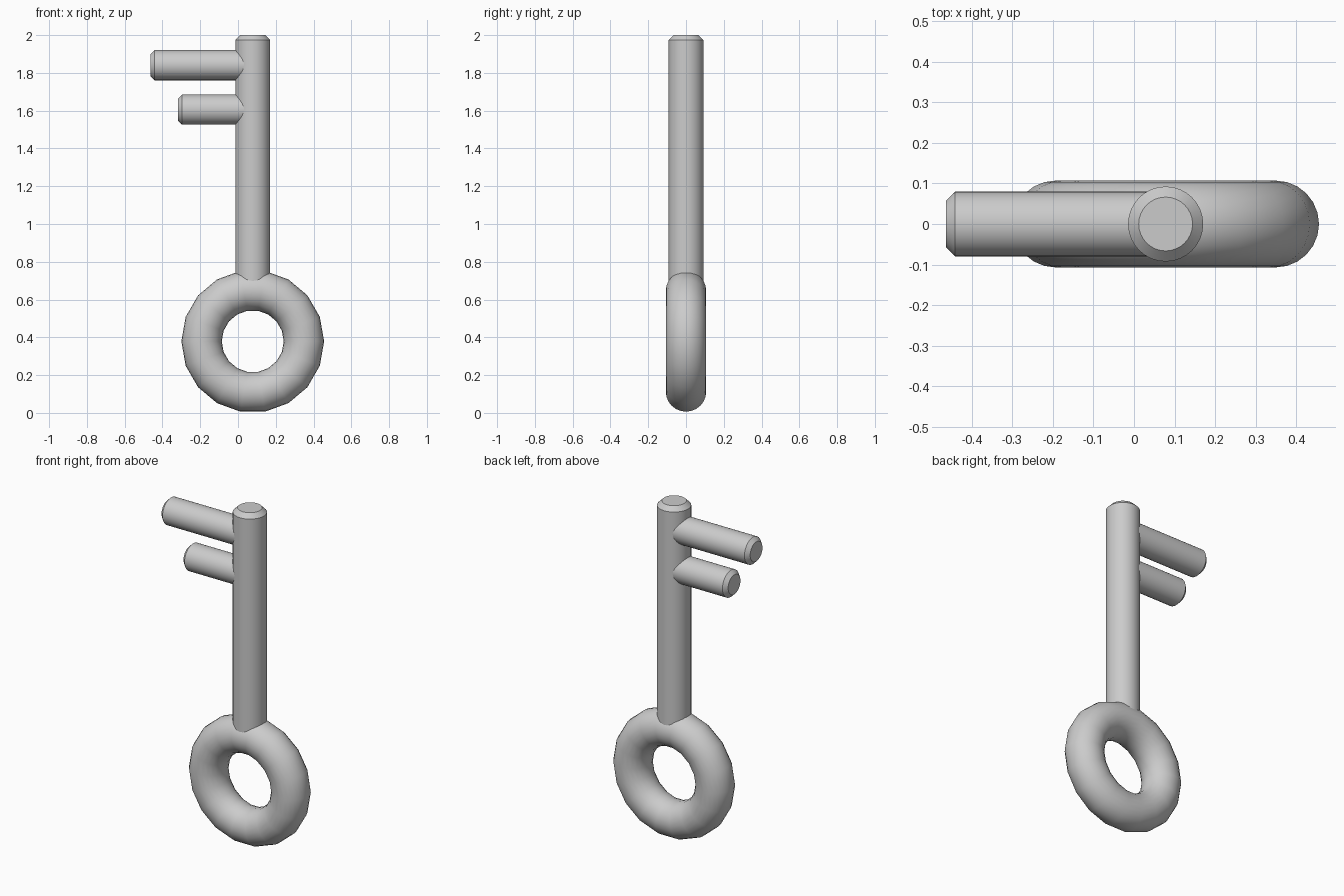
import bpy, math

if "Cube" in bpy.data.objects:
    bpy.data.objects.remove(bpy.data.objects["Cube"])

CX = 0.078  # axis of shaft and ring


def smooth(obj, angle):
    bpy.context.view_layer.objects.active = obj
    obj.select_set(True)
    bpy.ops.object.shade_smooth_by_angle(angle=math.radians(angle))
    obj.select_set(False)


def rod(name, radius, length, location, rotation, chamfer):
    """Cylinder with chamfered end rims."""
    bpy.ops.mesh.primitive_cylinder_add(vertices=32, radius=radius, depth=length,
                                        location=location, rotation=rotation)
    obj = bpy.context.object
    obj.name = name
    bevel = obj.modifiers.new("chamfer", 'BEVEL')
    bevel.width = chamfer
    bevel.segments = 1
    bevel.limit_method = 'ANGLE'
    bevel.angle_limit = math.radians(40)
    bpy.ops.object.modifier_apply(modifier=bevel.name)
    smooth(obj, 30)
    return obj


# Ring handle, upright and facing front
bpy.ops.mesh.primitive_torus_add(major_segments=18, minor_segments=24,
                                 major_radius=0.271, minor_radius=0.107,
                                 location=(CX, 0, 0.379),
                                 rotation=(math.pi / 2, 0, 0))
ring = bpy.context.object
ring.name = "ring_handle"
smooth(ring, 60)

# Shaft, sunk into the ring
bottom, top = 0.64, 2.0
rod("shaft", 0.0925, top - bottom, (CX, 0, (bottom + top) / 2), (0, 0, 0), 0.026)

# Two teeth pointing left
for name, tip, z in (("upper_tooth", -0.463, 1.841), ("lower_tooth", -0.318, 1.606)):
    length = CX - tip
    rod(name, 0.08, length, ((CX + tip) / 2, 0, z), (0, math.pi / 2, 0), 0.022)
